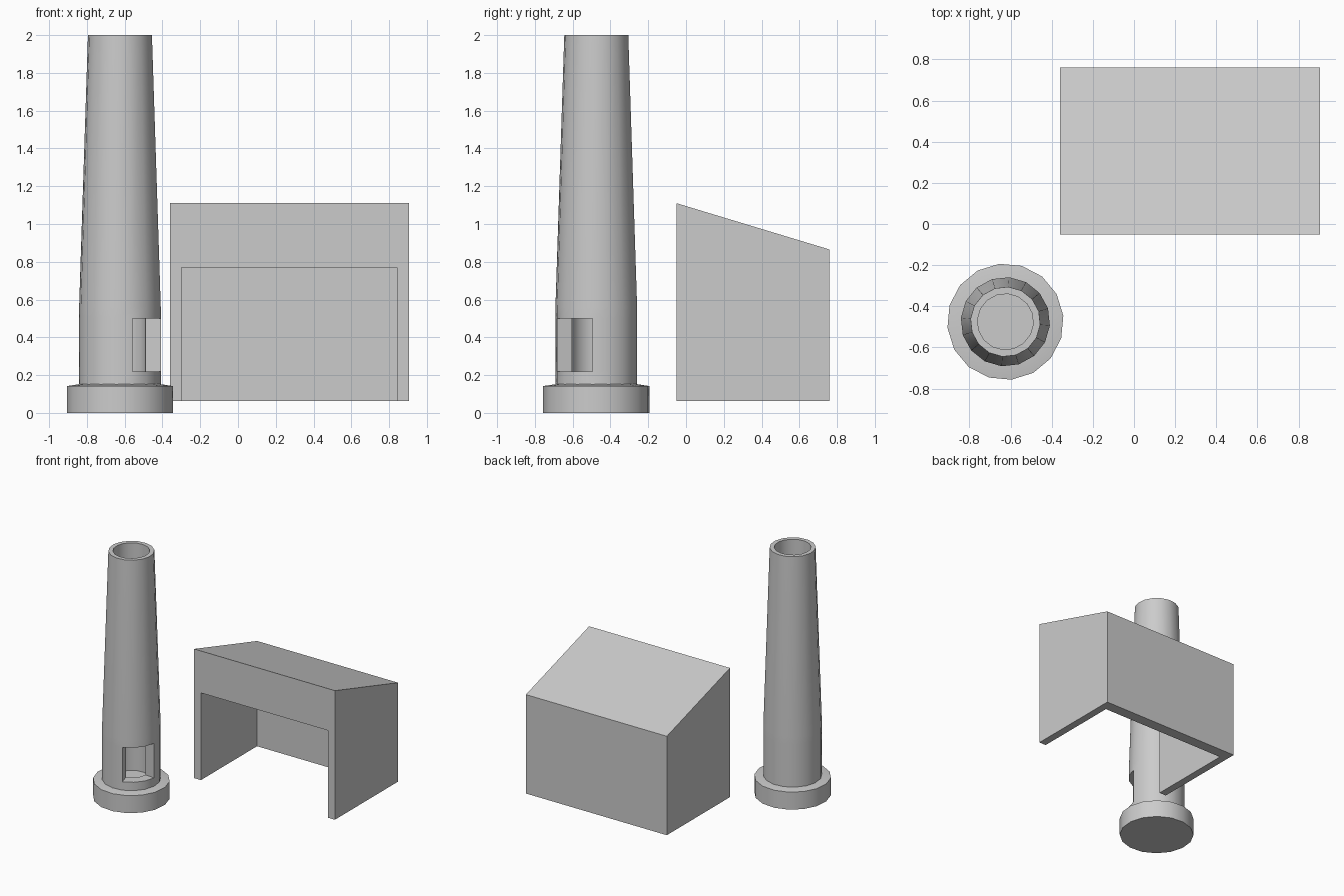
import bpy, bmesh, math

if "Cube" in bpy.data.objects:
    bpy.data.objects.remove(bpy.data.objects["Cube"])

CX, CY, N = -0.625, -0.475, 16


def finish(name, bm, smooth):
    bmesh.ops.recalc_face_normals(bm, faces=bm.faces)
    me = bpy.data.meshes.new(name)
    bm.to_mesh(me)
    bm.free()
    ob = bpy.data.objects.new(name, me)
    bpy.context.collection.objects.link(ob)
    if smooth:
        bpy.ops.object.select_all(action='DESELECT')
        ob.select_set(True)
        bpy.context.view_layer.objects.active = ob
        bpy.ops.object.shade_smooth_by_angle(angle=math.radians(30))
    return ob


def rings(bm, profile, phase):
    out = []
    for r, z in profile:
        out.append([bm.verts.new((CX + r * math.cos(phase + 2 * math.pi * k / N),
                                  CY + r * math.sin(phase + 2 * math.pi * k / N), z))
                    for k in range(N)])
    return out


def bridge(bm, a, b, skip=()):
    for k in range(N):
        if k not in skip:
            j = (k + 1) % N
            bm.faces.new((a[k], a[j], b[j], b[k]))


# Round footing under the chimney
bm = bmesh.new()
foot = rings(bm, [(0.283, 0), (0.283, 0.142), (0.217, 0.152)], math.radians(6))
for a, b in zip(foot, foot[1:]):
    bridge(bm, a, b)
bm.faces.new(foot[0])
bm.faces.new(foot[-1])
finish("chimney_base", bm, True)

# Tapered hollow chimney, fire opening cut through three wall segments
bm = bmesh.new()
prof = [(0.217, 0.15), (0.217, 0.22), (0.217, 0.5), (0.217, 0.56), (0.17, 2.0),
        (0.136, 2.0), (0.136, 0.5), (0.136, 0.22), (0.136, 0.153)]
rg = rings(bm, prof, math.radians(-5))
first, count = N - 3, 3
gap = range(first, first + count)
for i in range(len(rg) - 1):
    bridge(bm, rg[i], rg[i + 1], gap if i in (1, 6) else ())
bm.faces.new(rg[0])
bm.faces.new(rg[-1])
for k in gap:  # sill and lintel
    j = (k + 1) % N
    bm.faces.new((rg[1][k], rg[1][j], rg[7][j], rg[7][k]))
    bm.faces.new((rg[2][k], rg[2][j], rg[6][j], rg[6][k]))
for k in (first, (first + count) % N):  # jambs
    bm.faces.new((rg[1][k], rg[2][k], rg[6][k], rg[7][k]))
finish("chimney_stack", bm, True)

# Lean-to shed, open at the front and underneath
bm = bmesh.new()


def box_verts(x0, x1, y0, y1, z0, zf, zb):
    return [[bm.verts.new((x, y, z)) for x, z in ((x0, z0), (x0, zt), (x1, zt), (x1, z0))]
            for y, zt in ((y0, zf), (y1, zb))]


of, ob = box_verts(-0.36, 0.905, -0.05, 0.76, 0.062, 1.11, 0.865)
nf, nb = box_verts(-0.298, 0.843, -0.05, 0.67, 0.062, 0.77, 0.77)
for f, b in ((of, ob), (nf, nb)):  # outer shell, then inner shell
    for i in range(3):
        bm.faces.new((f[i], f[i + 1], b[i + 1], b[i]))
    bm.faces.new(b)
bm.faces.new(of + nf[::-1])
bm.faces.new((of[0], ob[0], ob[3], of[3], nf[3], nb[3], nb[0], nf[0]))
finish("shed", bm, False)
